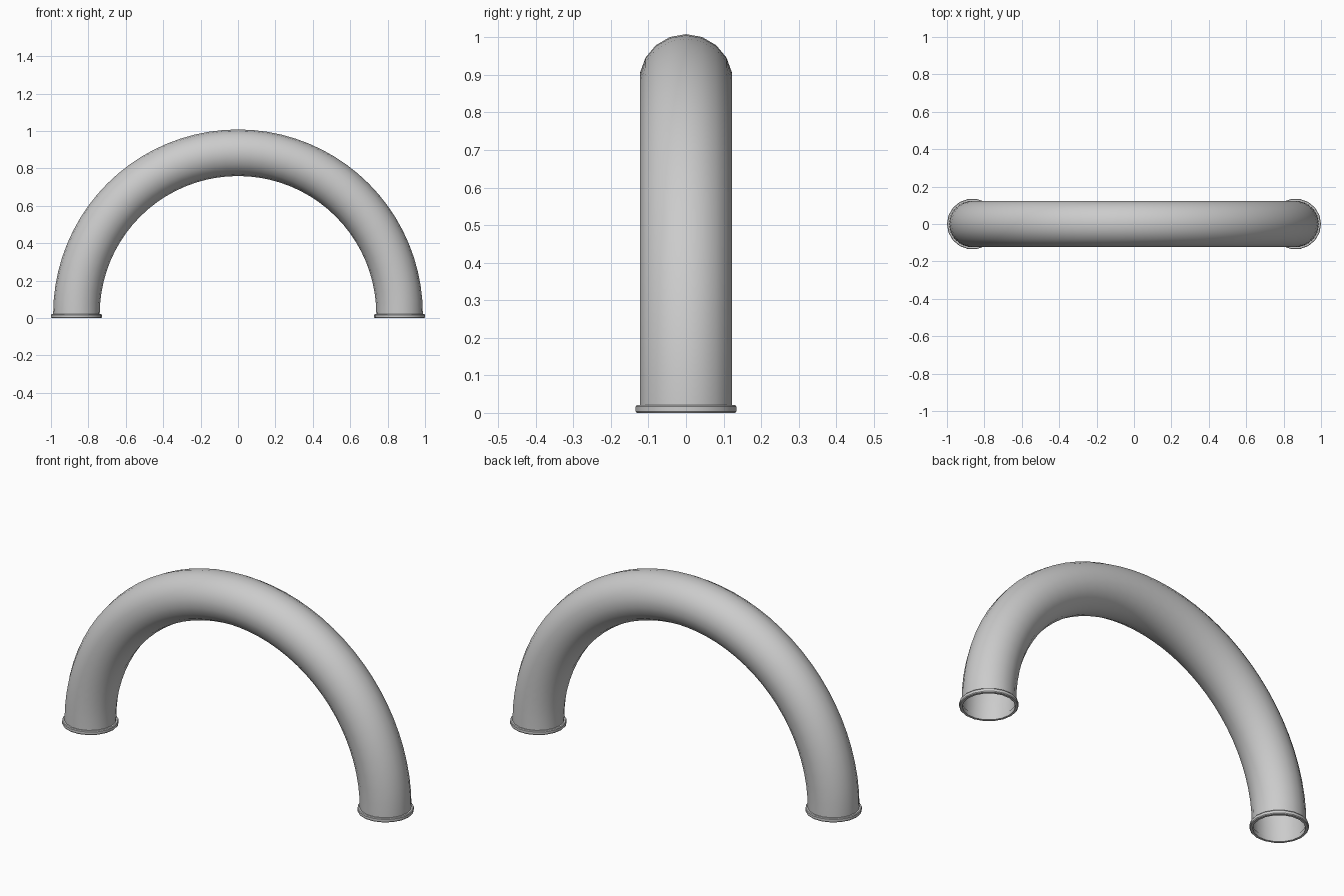
import bpy
from math import sin, cos, pi

if "Cube" in bpy.data.objects:
    bpy.data.objects.remove(bpy.data.objects["Cube"])

SIDES = 18        # sides of the tube
STEPS = 40        # rings along the bend
BEND = 0.864      # bend radius
TUBE = 0.1245     # tube radius
BASE = 0.02       # height where the bend begins


def make_object(name, rings, closed=False):
    """Skin a list of vertex rings with quads."""
    verts = [v for ring in rings for v in ring]
    n = len(rings)
    faces = []
    for i in range(n if closed else n - 1):
        a, b = i * SIDES, (i + 1) % n * SIDES
        for j in range(SIDES):
            k = (j + 1) % SIDES
            faces.append((a + j, a + k, b + k, b + j))
    mesh = bpy.data.meshes.new(name)
    mesh.from_pydata(verts, [], faces)
    obj = bpy.data.objects.new(name, mesh)
    bpy.context.collection.objects.link(obj)
    bpy.ops.object.select_all(action='DESELECT')
    obj.select_set(True)
    bpy.context.view_layer.objects.active = obj
    bpy.ops.object.mode_set(mode='EDIT')
    bpy.ops.mesh.select_all(action='SELECT')
    bpy.ops.mesh.normals_make_consistent(inside=False)
    bpy.ops.object.mode_set(mode='OBJECT')
    bpy.ops.object.shade_smooth_by_angle(angle=pi / 5)
    return obj


def tube_ring(t, z):
    """Cross-section of the bent tube at bend angle t."""
    ring = []
    for j in range(SIDES):
        a = 2 * pi * j / SIDES
        r = BEND + TUBE * cos(a)
        ring.append((r * cos(t), TUBE * sin(a), z + r * sin(t)))
    return ring


# Hollow bent pipe with short straight ends
rings = [tube_ring(0, 0.002)]
rings += [tube_ring(pi * i / STEPS, BASE) for i in range(STEPS + 1)]
rings.append(tube_ring(pi, 0.002))
make_object("bent_pipe", rings)

# Collar around each open end
profile = [(0.121, 0), (0.133, 0), (0.136, 0.004), (0.136, 0.017),
           (0.133, 0.021), (0.121, 0.021)]
for side, name in ((-1, "left_collar"), (1, "right_collar")):
    make_object(name, [[(side * BEND + r * cos(2 * pi * j / SIDES),
                         r * sin(2 * pi * j / SIDES), z)
                        for j in range(SIDES)] for r, z in profile], closed=True)
